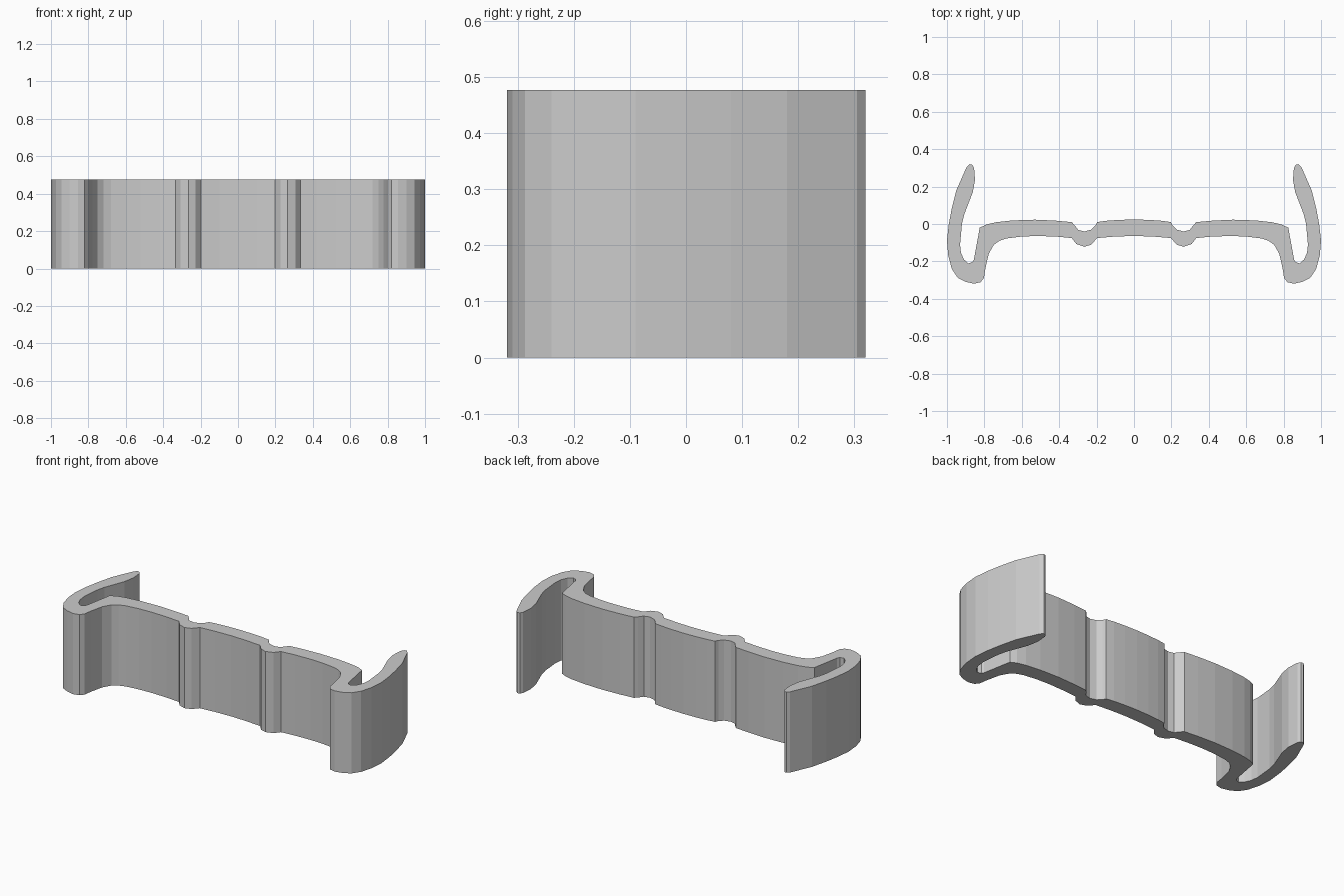
import bpy, bmesh

HEIGHT = 0.477

# Right half of the clip cross-section, from back centre round the hook to front centre
half = [
    # back of the bar, with the rib groove
    (0, .024), (.08, .022), (.15, .017), (.197, .01), (.206, -.008), (.228, -.03),
    (.265, -.04), (.298, -.032), (.318, -.006), (.333, .01),
    (.42, .018), (.53, .023), (.65, .019), (.74, .009), (.79, -.003),
    # slot inside the hook
    (.825, -.02), (.834, -.07), (.856, -.19), (.864, -.203), (.885, -.211),
    (.909, -.19), (.925, -.155), (.93, -.11), (.92, .0), (.908, .05),
    # outer arm and tip
    (.862, .17), (.85, .235), (.855, .3), (.865, .317), (.88, .32), (.895, .305),
    (.95, .18), (.975, .08), (.99, 0), (1, -.09), (.993, -.17), (.974, -.24),
    (.943, -.287), (.9, -.309), (.855, -.319), (.82, -.311), (.802, -.288),
    # front of the bar, with the rib bulge
    (.795, -.24), (.777, -.16), (.75, -.112), (.72, -.09), (.68, -.077),
    (.6, -.067), (.52, -.064), (.42, -.067), (.333, -.075), (.308, -.107),
    (.265, -.122), (.228, -.11), (.197, -.075), (.1, -.067), (0, -.064),
]
outline = half + [(-x, y) for x, y in reversed(half[1:-1])]

# Extrude the mirrored outline upward
bm = bmesh.new()
base = bm.faces.new([bm.verts.new((x, y, 0)) for x, y in outline])
top = bmesh.ops.extrude_face_region(bm, geom=[base], use_keep_orig=True)
bmesh.ops.translate(bm, vec=(0, 0, HEIGHT),
                    verts=[g for g in top["geom"] if isinstance(g, bmesh.types.BMVert)])
bmesh.ops.recalc_face_normals(bm, faces=bm.faces[:])
bmesh.ops.triangulate(bm, faces=[f for f in bm.faces if len(f.verts) > 4])

mesh = bpy.data.meshes.new("spring_clip")
bm.to_mesh(mesh)
bm.free()
bpy.context.collection.objects.link(bpy.data.objects.new("spring_clip", mesh))
